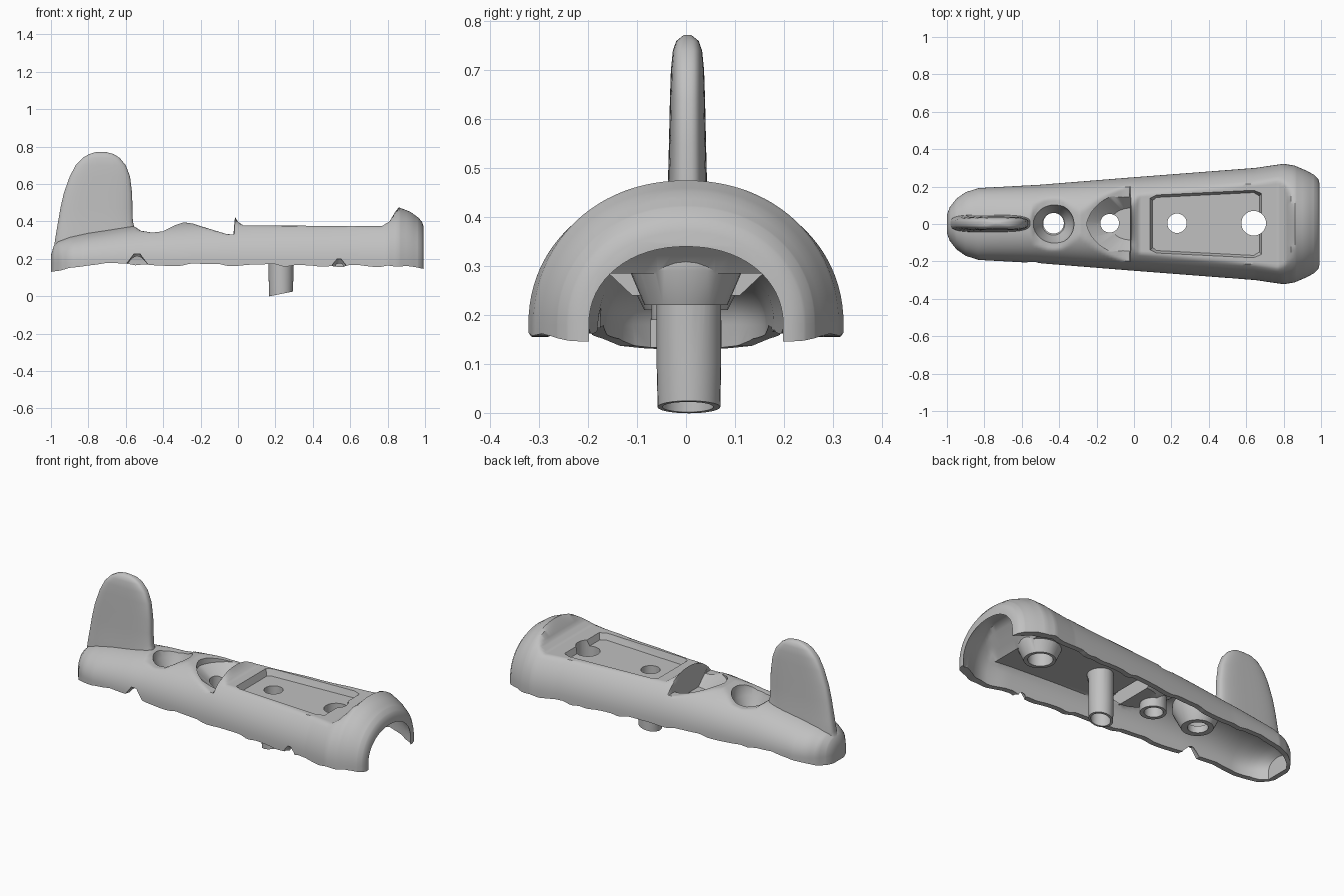
import bpy, bmesh, math, random

random.seed(4)
if "Cube" in bpy.data.objects:
    bpy.data.objects.remove(bpy.data.objects["Cube"])

grey = bpy.data.materials.new("grey plastic")
grey.use_nodes = True
grey.diffuse_color = (0.53, 0.53, 0.53, 1)
grey.node_tree.nodes["Principled BSDF"].inputs["Base Color"].default_value = (0.53, 0.53, 0.53, 1)


def lerp(table, x):
    """Value at x along a list of (x, value) points."""
    if x <= table[0][0]:
        return table[0][1]
    for (a, va), (b, vb) in zip(table, table[1:]):
        if x <= b:
            return va + (vb - va) * (x - a) / (b - a)
    return table[-1][1]


def loft(name, rings):
    """Closed solid through equal-sized rings of points."""
    bm = bmesh.new()
    rows = [[bm.verts.new(p) for p in ring] for ring in rings]
    n = len(rows[0])
    for a, b in zip(rows, rows[1:]):
        for i in range(n):
            j = (i + 1) % n
            bm.faces.new((a[i], a[j], b[j], b[i]))
    bm.faces.new(rows[0])
    bm.faces.new(rows[-1])
    bmesh.ops.recalc_face_normals(bm, faces=bm.faces)
    mesh = bpy.data.meshes.new(name)
    bm.to_mesh(mesh)
    bm.free()
    mesh.materials.append(grey)
    ob = bpy.data.objects.new(name, mesh)
    bpy.context.collection.objects.link(ob)
    return ob


def cone(name, x, y, levels, n=32):
    """Round solid through (z, radius) levels."""
    turn = [2 * math.pi * i / n for i in range(n)]
    return loft(name, [[(x + r * math.cos(t), y + r * math.sin(t), z) for t in turn]
                       for z, r in levels])


def boolean(target, cutter, operation="DIFFERENCE"):
    mod = target.modifiers.new("cut", "BOOLEAN")
    mod.operation, mod.solver, mod.object = operation, "EXACT", cutter
    bpy.context.view_layer.objects.active = target
    bpy.ops.object.modifier_apply(modifier=mod.name)
    bpy.data.objects.remove(cutter)


# Shell measurements along its length
half_width = [(-1, .05), (-.985, .09), (-.95, .135), (-.9, .17), (-.83, .192), (-.5, .21),
              (0, .25), (.65, .3), (.8, .322), (.86, .312), (.92, .286), (.965, .262),
              (.985, .24), (.993, .215)]
crown = [(-1, .22), (-.985, .27), (-.96, .295), (-.9, .318), (-.8, .34), (-.6, .37), (-.3, .4),
         (0, .425), (.5, .445), (.8, .465), (.86, .475), (.92, .452), (.965, .42),
         (.985, .395), (.993, .37)]
flat_top = [(-.58, .4), (-.55, .37), (-.52, .35), (-.46, .34), (-.4, .347), (-.34, .378),
            (-.29, .395), (-.24, .388), (-.16, .362), (-.06, .332), (-.025, .33),
            (-.016, .425), (0, .398), (.03, .378), (.77, .375), (.81, .4), (.84, .45), (.87, .6)]
bottom = [(-1, .135), (-.8, .172), (.5, .162), (.9, .155), (.99, .145)]
ceiling = [(-.04, .6), (.02, .285), (.74, .285), (.82, .4)]
wall = [(-.9, .03), (.75, .032), (.95, .055), (.993, .026)]
ragged = [(-1 + .05 * i, random.uniform(-.009, .009)) for i in range(41)]


def arch(x, w, top, floor, limit, n=48):
    """Rounded arch cross-section with a cut-off crown."""
    ring = [(x, w, floor), (x, -w, floor)]
    for i in range(n + 1):
        t = math.pi * (1 - i / n)
        y = math.copysign(abs(math.cos(t)) ** .95, math.cos(t)) * w
        z = .18 + (top - .18) * math.sin(t) ** .95
        ring.append((x, y, min(z, limit)))
    return ring


stations = sorted({round(-1 + .02 * i, 3) for i in range(100)} |
                  {p[0] for p in half_width + crown + flat_top})
shell = loft("shell", [arch(x, lerp(half_width, x), lerp(crown, x),
                            lerp(bottom, x) + lerp(ragged, x),
                            lerp(flat_top, x)) for x in stations])

# Upright fin with rounded edges, growing out of the nose
levels = [(.2, -.99, -.56, .048), (.3, -.979, -.55, .048), (.36, -.969, -.552, .045),
          (.4, -.962, -.562, .042), (.47, -.95, -.564, .04), (.55, -.932, -.566, .038),
          (.64, -.9, -.577, .036), (.7, -.868, -.6, .034), (.74, -.83, -.633, .03),
          (.76, -.795, -.665, .023), (.772, -.755, -.71, .008)]
fin_rings = []
for z, x0, x1, t in levels:
    ring = []
    for i in range(40):
        a = 2 * math.pi * (i + .5) / 40
        c, s = math.cos(a), math.sin(a)
        ring.append(((x0 + x1) / 2 + (x1 - x0) / 2 * math.copysign(abs(c) ** .6, c),
                     .003 + t * math.copysign(abs(s) ** .6, s), z))
    fin_rings.append(ring)
boolean(shell, loft("fin", fin_rings), "UNION")

# Hollow inside, leaving material around pockets and holes
inner_x = [-.975 + .03 * i for i in range(67)]
hollow = loft("hollow", [arch(x, lerp(half_width, x) - lerp(wall, x), lerp(crown, x) - .045, -.1,
                              min(lerp(ceiling, x), lerp(flat_top, x) - .045), 32)
                         for x in inner_x])


def half_moon(name, grow, levels, n=24):
    """Bowl with one straight side through (z, scale) levels."""
    turn = [math.pi * (.5 + i / n) for i in range(n + 1)]
    return loft(name, [[(-.022 + grow + (.23 * k + grow) * math.cos(t),
                         (.17 * k + grow) * math.copysign(abs(math.sin(t)) ** 1.25, math.sin(t)),
                         z) for t in turn] for z, k in levels])


boolean(hollow, half_moon("moon_boss", .025, [(.24, .5), (.32, 1), (.7, 1)]))
boolean(hollow, cone("cup_boss", -.43, 0, [(.21, .085), (.3, .13), (.7, .13)]))
boolean(hollow, cone("small_boss", -.13, 0, [(.19, .07), (.7, .07)]))
boolean(hollow, cone("end_boss", .64, 0, [(.22, .085), (.29, .115), (.7, .115)]))
boolean(hollow, cone("tube_boss", .23, 0, [(.25, .065), (.7, .11)]))
boolean(shell, hollow)

# Long peg under the shell
peg = cone("peg", .23, .006, [(.02, .064), (.1, .066), (.31, .066)])
for v in peg.data.vertices:
    if v.co.z < .05:
        v.co.z += (v.co.x - .23) * .2 - .008
boolean(shell, peg, "UNION")

# Tray with sloping sides, half-moon pocket, cup and through holes
tray = []
for z, g in ((.34, 0), (.38, .014), (.7, .014)):
    side = [(.1 - g, .125 + g), (.12, .142 + g), (.64, .168 + g), (.67 + g, .15 + g)]
    tray.append([(x, y, z) for x, y in side] + [(x, -y, z) for x, y in reversed(side)])
boolean(shell, loft("tray_pocket", tray))
boolean(shell, half_moon("moon_pocket", 0, [(.272, .5), (.355, 1), (.7, 1)]))
boolean(shell, cone("cup", -.43, 0, [(.25, .06), (.32, .095), (.36, .108), (.5, .115)]))
for x, r in ((-.43, .055), (-.13, .05), (.23, .052), (.64, .066)):
    boolean(shell, cone("hole", x, .004, [(-.1, r), (.7, r)]))

# Small worn notches in the lower edge
for x, y, r in ((-.54, -.2, .06), (.54, -.29, .035)):
    boolean(shell, cone("notch", x, y, [(.1, r * 1.3), (.17, r), (.165 + r, r * .3)], 16))

# Smooth shading with sharp edges kept
shell.select_set(True)
bpy.context.view_layer.objects.active = shell
bpy.ops.object.shade_smooth_by_angle(angle=math.radians(40))
